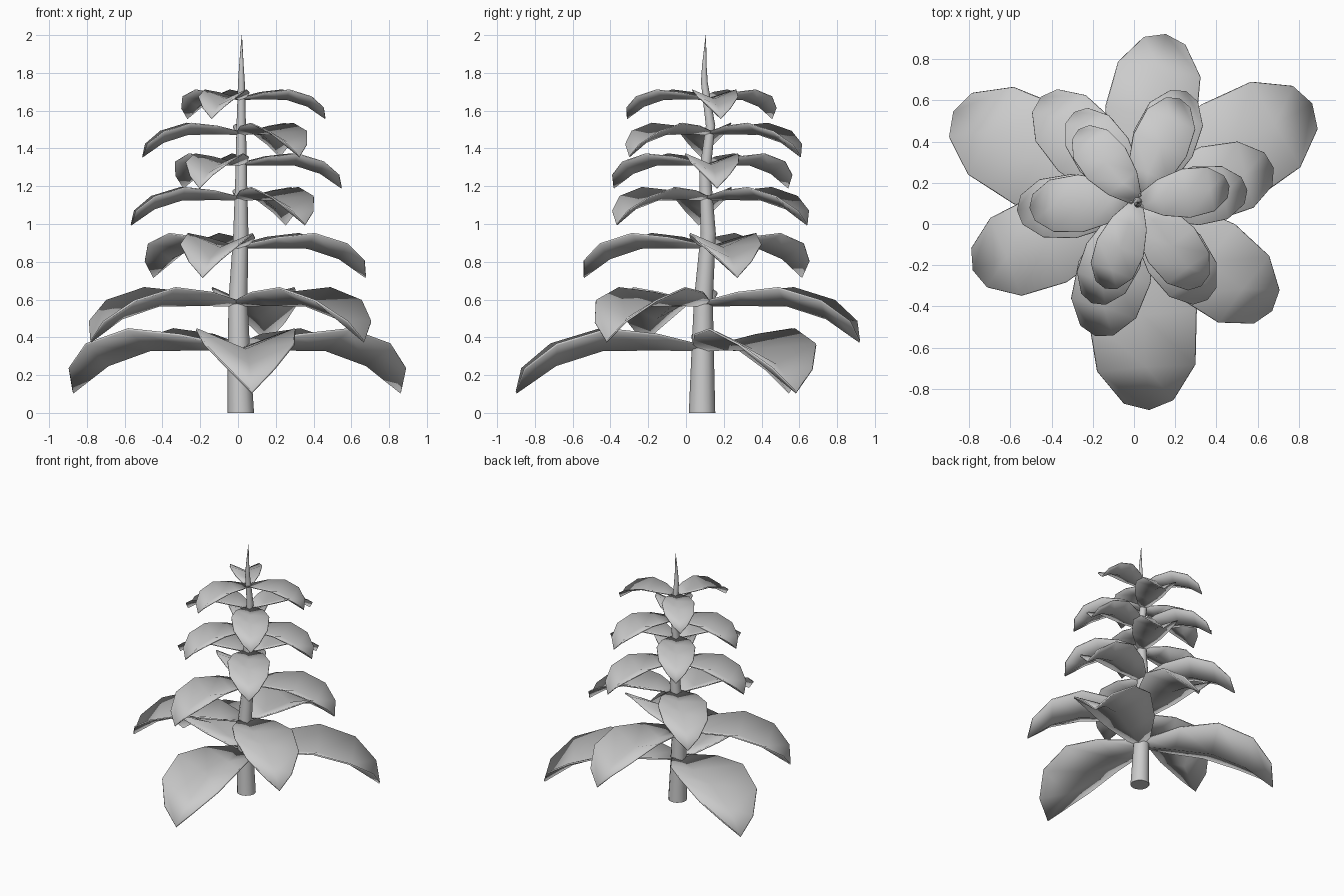
import bpy, bmesh, math

if "Cube" in bpy.data.objects:
    bpy.data.objects.remove(bpy.data.objects["Cube"])

# Stem rings: x, y, z, radius (tapered and slightly wavy)
STEM = [(.015, .085, 0, .07), (.005, .088, .3, .06), (0, .092, .6, .05),
        (.015, .118, .95, .04), (.017, .1, 1.28, .03), (.017, .13, 1.52, .025),
        (.018, .097, 1.75, .018), (.018, .097, 1.84, .012), (.02, .105, 2.0, .001)]

# Leaf rows at full size: midrib reach, midrib z, edge reach, edge z, half width
LEAF = [(.02, 0, .02, .025, .07), (.25, .003, .25, .08, .195), (.53, 0, .525, .11, .262),
        (.78, -.08, .79, .03, .237), (.99, -.225, .952, -.1, .121)]

# Tiers: base z, leaf length scale, leaf angles
TIERS = [(.333, 1.0, (30, 152.5, 274)), (.568, .85, (79.5, 202, 322.5)),
         (.873, .69, (13.5, 132.5, 253)), (1.128, .59, (66, 184, 305.5)),
         (1.312, .54, (6.5, 125, 245.5)), (1.475, .53, (67, 185, 306)),
         (1.66, .455, (9.5, 129.5, 249.5))]


def finish(name, bm):
    bmesh.ops.recalc_face_normals(bm, faces=bm.faces)
    mesh = bpy.data.meshes.new(name)
    bm.to_mesh(mesh)
    bm.free()
    ob = bpy.data.objects.new(name, mesh)
    bpy.context.collection.objects.link(ob)
    bpy.ops.object.select_all(action='DESELECT')
    ob.select_set(True)
    bpy.context.view_layer.objects.active = ob
    bpy.ops.object.shade_smooth_by_angle(angle=math.radians(60))
    return ob


def stem_centre(z):
    for a, b in zip(STEM, STEM[1:]):
        if a[2] <= z <= b[2]:
            t = (z - a[2]) / (b[2] - a[2])
            return a[0] + t * (b[0] - a[0]), a[1] + t * (b[1] - a[1])


# Stem
bm = bmesh.new()
n = 12
rings = []
for x, y, z, r in STEM:
    rings.append([bm.verts.new((x + r * math.cos(2 * math.pi * i / n),
                                y + r * math.sin(2 * math.pi * i / n), z)) for i in range(n)])
for a, b in zip(rings, rings[1:]):
    for i in range(n):
        bm.faces.new((a[i], a[(i + 1) % n], b[(i + 1) % n], b[i]))
bm.faces.new(rings[0][::-1])
bm.faces.new(rings[-1])
finish("stem", bm)


# Folded, drooping leaf
def leaf(name, base, scale, angle):
    bm = bmesh.new()
    c, s = math.cos(math.radians(angle)), math.sin(math.radians(angle))

    def vert(along, side, z):
        return bm.verts.new((base[0] + scale * (along * c - side * s),
                             base[1] + scale * (along * s + side * c), base[2] + scale * z))

    rows = [(vert(er, -w, ez), vert(mr, 0, mz), vert(er, w, ez)) for mr, mz, er, ez, w in LEAF]
    for a, b in zip(rows, rows[1:]):
        for i in (0, 1):
            bm.faces.new((a[i], b[i], b[i + 1], a[i + 1]))
    ob = finish(name, bm)
    mod = ob.modifiers.new("thickness", 'SOLIDIFY')
    mod.thickness = .012 * scale
    mod.offset = 0


for t, (z, scale, angles) in enumerate(TIERS, 1):
    x, y = stem_centre(z)
    for k, angle in enumerate(angles, 1):
        leaf(f"leaf_tier{t}_{k}", (x, y, z), scale, angle)
